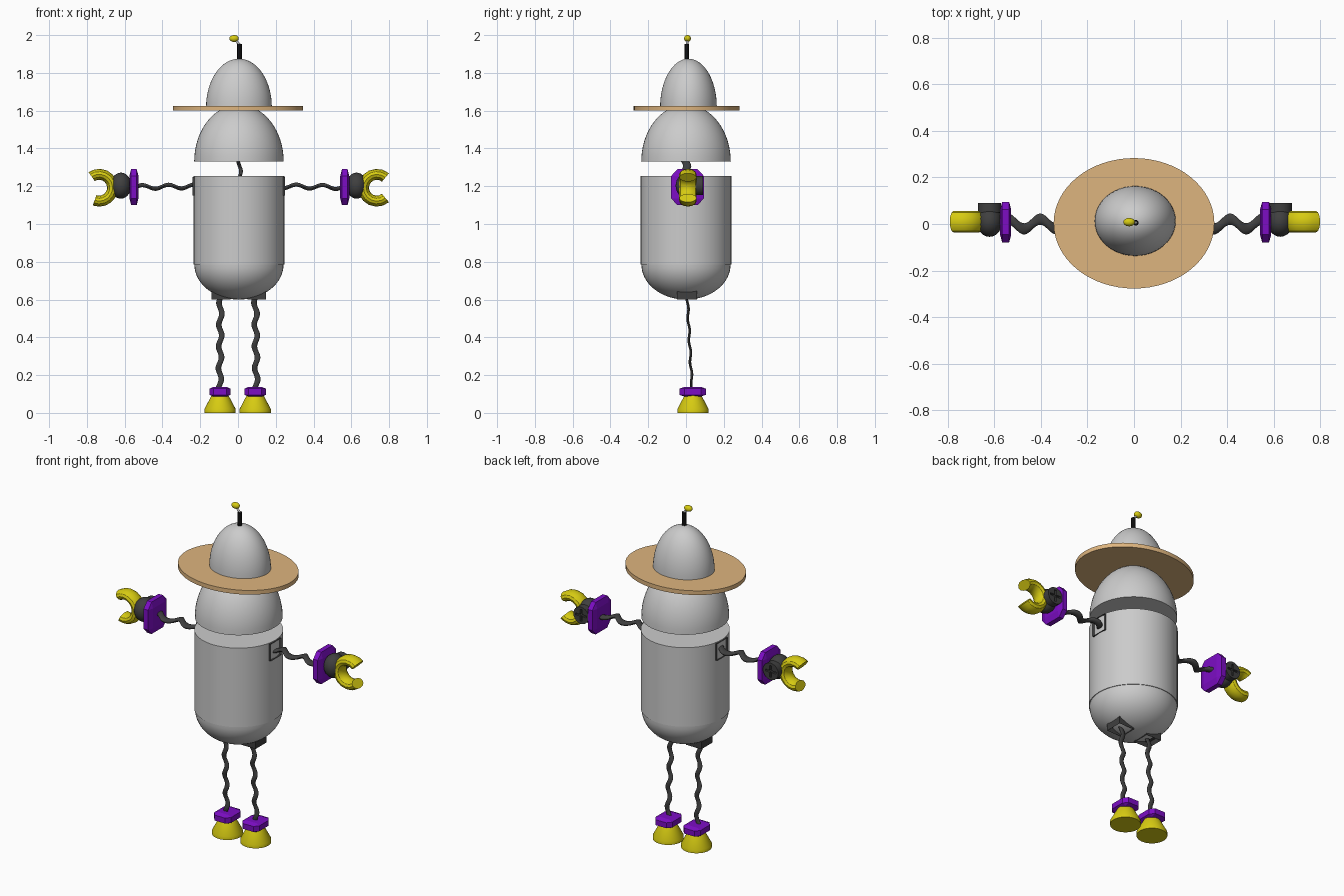
import bpy, bmesh
from math import sin, cos, pi, radians
from mathutils import Matrix, Vector

if "Cube" in bpy.data.objects:
    bpy.data.objects.remove(bpy.data.objects["Cube"])


def material(name, rgb):
    m = bpy.data.materials.new(name)
    m.diffuse_color = (*rgb, 1)
    m.use_nodes = True
    m.node_tree.nodes["Principled BSDF"].inputs["Base Color"].default_value = m.diffuse_color
    return m


DARK = material("dark_grey", (0.05, 0.05, 0.05))
BLACK = material("black", (0.004, 0.004, 0.004))
YELLOW = material("yellow", (0.68, 0.6, 0.006))
PURPLE = material("purple", (0.2, 0.004, 0.55))
TAN = material("tan", (0.73, 0.46, 0.21))


def finish(name, bm, mat=None, angle=35):
    bmesh.ops.recalc_face_normals(bm, faces=bm.faces)
    me = bpy.data.meshes.new(name)
    bm.to_mesh(me)
    bm.free()
    ob = bpy.data.objects.new(name, me)
    bpy.context.collection.objects.link(ob)
    if mat:
        me.materials.append(mat)
    bpy.ops.object.select_all(action='DESELECT')
    ob.select_set(True)
    bpy.context.view_layer.objects.active = ob
    if angle:
        bpy.ops.object.shade_smooth_by_angle(angle=radians(angle))
    return ob


def skin(rings, caps=True):
    """Join rings of points into a tube."""
    bm = bmesh.new()
    rows = [[bm.verts.new(p) for p in ring] for ring in rings]
    n = len(rows[0])
    for a, b in zip(rows, rows[1:]):
        for i in range(n):
            j = (i + 1) % n
            bm.faces.new((a[i], a[j], b[j], b[i]))
    if caps:
        bm.faces.new(rows[0])
        bm.faces.new(rows[-1])
    return bm


def lathe(name, profile, centre, mat=None, squash=1.0, n=48, axis=None):
    """Spin (radius, height) points round z, or round another axis."""
    bm = skin([[(r * cos(2 * pi * i / n), squash * r * sin(2 * pi * i / n), z)
                for i in range(n)] for r, z in profile])
    rot = Vector((0, 0, 1)).rotation_difference(Vector(axis or (0, 0, 1)))
    bmesh.ops.transform(bm, matrix=Matrix.Translation(centre) @ rot.to_matrix().to_4x4(),
                        verts=bm.verts)
    return finish(name, bm, mat)


def dome(r, h, steps=16):
    return [(r * cos(a), h * sin(a)) for a in
            [i / steps * (pi / 2 - 0.02) for i in range(steps + 1)]]


def ball(name, centre, size, mat):
    bm = bmesh.new()
    bmesh.ops.create_uvsphere(bm, u_segments=24, v_segments=14, radius=1)
    bmesh.ops.transform(bm, matrix=Matrix.Translation(centre) @ Matrix.Diagonal((*size, 1)),
                        verts=bm.verts)
    return finish(name, bm, mat)


def cuff(name, centre, half):
    """Chamfered block, squeezed to size."""
    bm = bmesh.new()
    bmesh.ops.create_cube(bm, size=2)
    bmesh.ops.bevel(bm, geom=bm.edges[:], offset=0.38, segments=1, affect='EDGES')
    bmesh.ops.transform(bm, matrix=Matrix.Translation(centre) @ Matrix.Diagonal((*half, 1)),
                        verts=bm.verts)
    return finish(name, bm, PURPLE, 0)


def coil(name, p0, p1, wide, tube, amp, turns, flat=0.48, phase=0.0):
    """Flattened corkscrew tube from p0 to p1; wide is its broad direction."""
    p0, p1 = Vector(p0), Vector(p1)
    d = p1 - p0
    u = Vector(wide)
    v = d.normalized().cross(u).normalized() * flat
    steps, n, rings = int(turns * 18), 10, []
    for k in range(steps + 1):
        a = 2 * pi * turns * k / steps + phase
        c = p0 + d * (k / steps) + u * (amp * cos(a)) + v * (amp * sin(a))
        rings.append([c + u * (tube * cos(t)) + v * (tube * sin(t))
                      for t in [2 * pi * i / n for i in range(n)]])
    return finish(name, skin(rings), DARK, 60)


def socket(name, centre, half, outward):
    """Block with a sunken outer face."""
    bm = bmesh.new()
    bmesh.ops.create_cube(bm, size=2)
    bmesh.ops.transform(bm, matrix=Matrix.Translation(centre) @ Matrix.Diagonal((*half, 1)),
                        verts=bm.verts)
    out = Vector(outward)
    bm.normal_update()
    face = max(bm.faces, key=lambda f: f.normal.dot(out))
    bmesh.ops.inset_region(bm, faces=[face], thickness=0.012)
    bmesh.ops.translate(bm, vec=-out * 0.025, verts=face.verts)
    return finish(name, bm, DARK, 0)


# Torso, rounded belly, head
CX = 0.005
lathe("torso", [(0.24, 0.785), (0.24, 1.255)], (CX, 0, 0))
lathe("belly", [(r, -z) for r, z in dome(0.236, 0.185)], (CX, 0, 0.785))
lathe("head", dome(0.237, 0.302), (CX, 0, 1.33))
coil("neck", (0.008, -0.01, 1.22), (0.008, -0.01, 1.36), (0, 1, 0), 0.022, 0.016, 1.2, phase=pi / 2)

# Hat and antenna
lathe("hat_brim", [(0.345, 1.6), (0.345, 1.625)], (0, 0.003, 0), TAN, 0.28 / 0.345, 64)
lathe("hat_crown", dome(0.174, 0.255), (CX, 0.013, 1.62), None, 0.15 / 0.174)
lathe("antenna_post", [(0.012, 1.86), (0.012, 1.952)], (0.008, 0.005, 0), BLACK, n=20)
lathe("antenna_stalk", [(0.006, 0), (0.006, 0.045)], (0.01, 0.006, 1.948), None, n=12,
      axis=(-0.032, 0, 0.034))
ball("antenna_tip", (-0.021, 0.008, 1.982), (0.025, 0.018, 0.018), YELLOW)

for s, side in ((-1, "left"), (1, "right")):
    # Arm, wrist and round joint
    socket(side + "_arm_socket", (CX + s * 0.215, 0, 1.2), (0.03, 0.05, 0.05), (s, 0, 0))
    coil(side + "_arm", (CX + s * 0.2, 0, 1.2), (CX + s * 0.56, 0, 1.195), (0, 1, 0),
         0.024, 0.021, 2.6, phase=pi)
    cuff(side + "_wrist", (0.007 + s * 0.558, 0.008, 1.195), (0.024, 0.087, 0.095))
    jx = 0.004 + s * 0.624
    ball(side + "_hand_joint", (jx, 0.01, 1.203), (0.055, 0.065, 0.069), DARK)

    # Screw head with crossed slots
    screw = lathe(side + "_hand_screw", [(0.05, 0.05), (0.05, 0.09)], (jx, 0, 1.203), DARK,
                  n=32, axis=(0, 1, 0))
    for w, h in ((0.035, 0.006), (0.006, 0.035)):
        bm = bmesh.new()
        bmesh.ops.create_cube(bm, size=2)
        bmesh.ops.transform(bm, matrix=Matrix.Translation((jx, 0.09, 1.203)) @
                            Matrix.Diagonal((w, 0.012, h, 1)), verts=bm.verts)
        cutter = finish("slot_cutter", bm, DARK, 0)
        cutter.hide_render = True
        bpy.context.view_layer.objects.active = screw
        cut = screw.modifiers.new("slot", 'BOOLEAN')
        cut.operation, cut.object = 'DIFFERENCE', cutter
        bpy.ops.object.modifier_apply(modifier="slot")
        bpy.data.objects.remove(cutter)

    # C-shaped claw
    start, end = (50, 310) if s > 0 else (56, 290)
    rings = []
    for k in range(13):
        a = radians(start + (end - start) * k / 12)
        ring = []
        for i in range(12):
            t = 2 * pi * i / 12
            r = 0.071 + 0.029 * cos(t)
            ring.append((s * (0.735 + r * cos(a)), 0.01 + 0.046 * sin(t),
                         1.192 + r * sin(a)))
        rings.append(ring)
    finish(side + "_claw", skin(rings), YELLOW, 25)

    # Leg, ankle and foot
    socket(side + "_leg_socket", (0.004 + s * 0.095, 0.005, 0.63), (0.05, 0.052, 0.03), (0, 0, -1))
    coil(side + "_leg", (s * 0.092, 0.005, 0.64), (s * 0.097, 0.033, 0.11), (1, 0, 0),
         0.015, 0.008, 4.6)
    fx = -0.002 + s * 0.093
    cuff(side + "_ankle", (fx, 0.035, 0.112), (0.056, 0.07, 0.026))
    lathe(side + "_foot", [(0.083, 0), (0.083, 0.02), (0.045, 0.092)], (fx, 0.037, 0), YELLOW)
